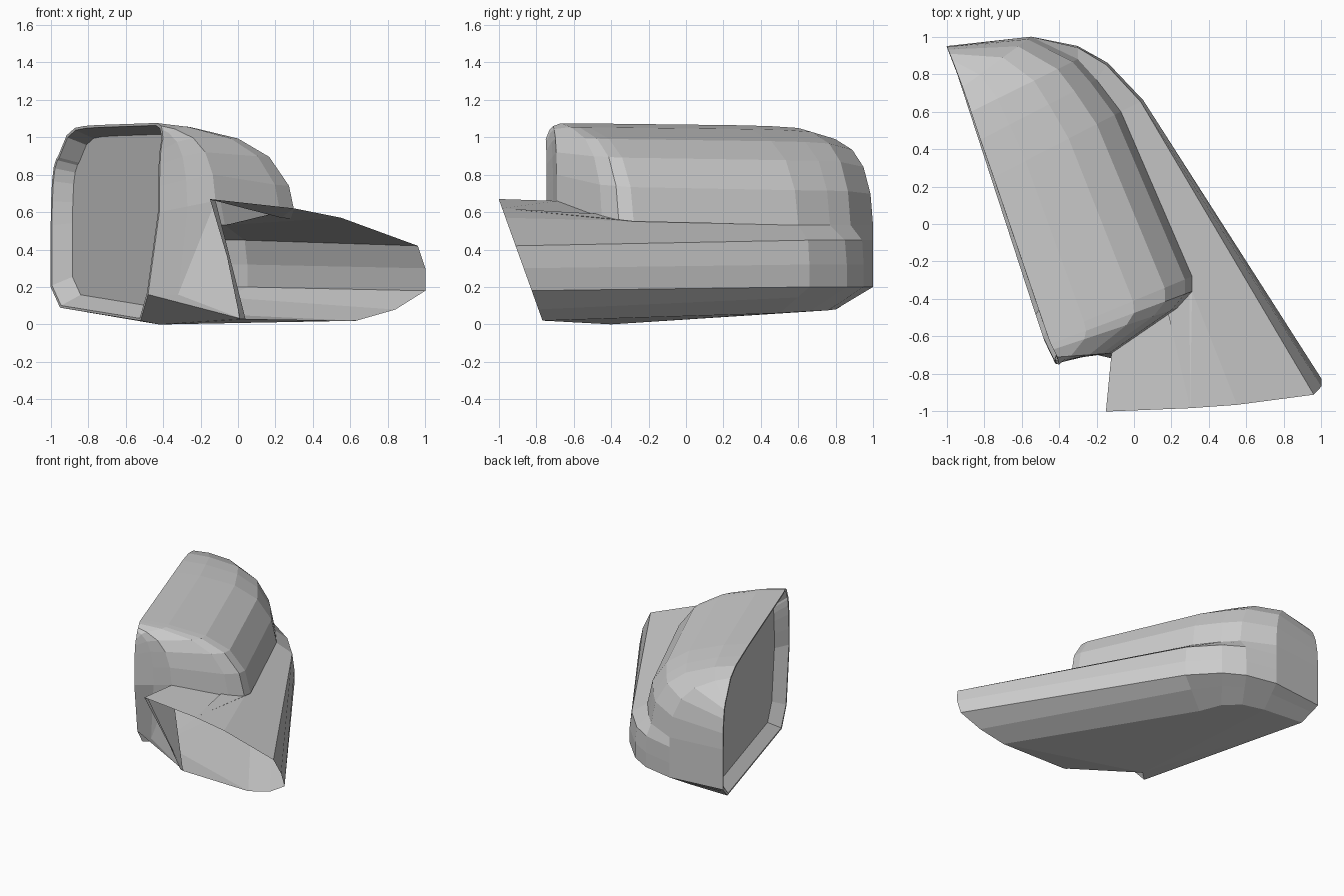
import bpy, bmesh
from mathutils import Vector as V

if "Cube" in bpy.data.objects:
    bpy.data.objects.remove(bpy.data.objects["Cube"])


def mesh_object(name, faces):
    """Flat-shaded object from a list of faces given as point lists."""
    bm = bmesh.new()
    for f in faces:
        bm.faces.new([bm.verts.new(p) for p in f])
    bmesh.ops.remove_doubles(bm, verts=bm.verts, dist=0.002)
    bmesh.ops.recalc_face_normals(bm, faces=bm.faces)
    me = bpy.data.meshes.new(name)
    bm.to_mesh(me)
    bm.free()
    ob = bpy.data.objects.new(name, me)
    bpy.context.collection.objects.link(ob)
    return ob


def bridge(columns):
    return [[a[i], b[i], b[i + 1], a[i + 1]]
            for a, b in zip(columns, columns[1:]) for i in range(len(a) - 1)]


# Upper housing: each column runs from its foot (x, y, z) up to the opening rim
feet = [(-.42, -.745, .6), (-.27, -.71, .63), (-.12, -.69, .66), (.23, -.45, .57),
        (.31, -.36, .56), (.31, -.28, .55), (-.07, .6, .53), (-.2, .77, .53),
        (-.3, .88, .53), (-.55, 1, .53), (-1, .95, .53)]
rims = [(-.4, -.75, .99), (-.405, -.73, 1.04), (-.41, -.71, 1.06), (-.43, -.67, 1.075),
        (-.445, -.64, 1.075), (-.46, -.6, 1.075), (-.75, .25, 1.065), (-.82, .45, 1.06),
        (-.87, .6, 1.05), (-.915, .73, 1.01), (-.96, .85, .9)]
rise = [(0, 1), (.35, .95), (.65, .81), (.84, .59), (.96, .25), (1, 0)]
upper = []
for f, r in zip(feet, rims):
    upper.append([V((r[0] + (f[0] - r[0]) * s, r[1] + (f[1] - r[1]) * s,
                     f[2] + (r[2] - f[2]) * k)) for k, s in rise])
mesh_object("upper_housing", bridge(upper))


# Lower body: outer wall columns, from bottom edge to the foot of the housing
def wall(bottom, outer, foot):
    b, f = V(bottom), V(foot)
    o = V((*outer, .2))
    mid = b.lerp(o, .6)
    top = o.lerp(f, .12)
    return [b, mid, o, V((*outer, .32)), V((top.x, top.y, .45)), f]


def end(x, z):
    return V((x, -.76 - .36 * z, z))


arm_end = [end(*p) for p in [(.63, .02), (.84, .08), (1, .18), (1, .3), (.96, .42),
                             (.55, .57), (.3, .62), (-.15, .67)]]
outer = [arm_end[:6],
         wall((-.22, .5, .06), (.05, .66), feet[6]),
         wall((-.3, .66, .07), (-.14, .86), feet[7]),
         wall((-.42, .76, .075), (-.3, .95), feet[8]),
         wall((-.6, .8, .08), (-.55, 1), feet[9]),
         wall((-.95, .82, .09), (-1, .95), feet[10])]
faces = bridge(outer)

# Top of the arm around the housing foot
faces += [[arm_end[5], feet[6], feet[5], arm_end[6]],
          [arm_end[6], feet[5], feet[4]],
          [arm_end[6], feet[4], feet[3]],
          [arm_end[6], feet[3], feet[2], arm_end[7]]]

# Front wall below the housing, its lower chamfer and the arm side wall
p0, p1, p2 = V((-.48, -.62, .16)), V((-.32, -.67, .16)), V((.02, -.75, .03))
low, keel = V((-.52, -.5, .02)), V((-.42, -.4, 0))
side = end(.04, .03)
faces += [[feet[0], feet[1], p1, p0], [feet[1], feet[2], p1], [feet[2], p2, p1],
          [p0, p1, p2], [p0, p2, keel, low],
          [feet[2], arm_end[7], side, p2]]

# Underside
bottom = [c[0] for c in outer]
faces += [[keel, a, b] for a, b in zip(bottom, bottom[1:])]
faces += [[keel, bottom[-1], low], [keel, p2, side], [keel, side, bottom[0]]]
mesh_object("lower_housing_and_arm", faces)

# Thin folded lip on the arm's side edge
mesh_object("arm_edge_lip", [[arm_end[7], side, side + V((-.03, .01, 0)),
                              arm_end[7] + V((.03, .01, -.01))]])

# Opening: rim, sloped inner lip and recessed mirror face
ring = upper[0][:-1] + [c[-1] for c in upper] + upper[-1][-2::-1]
ring += outer[-1][-2::-1] + [low, p0]
centre = V((-.72, .1, .54))


def inset(scale, shift):
    return [centre + (p - centre) * scale + V(shift) for p in ring]


loops = [ring, inset(.975, (0, 0, 0)), inset(.87, (.08, .03, .01))]
mesh_object("opening_rim", bridge([l + l[:1] for l in loops]))
mesh_object("mirror_glass", [loops[2]])
